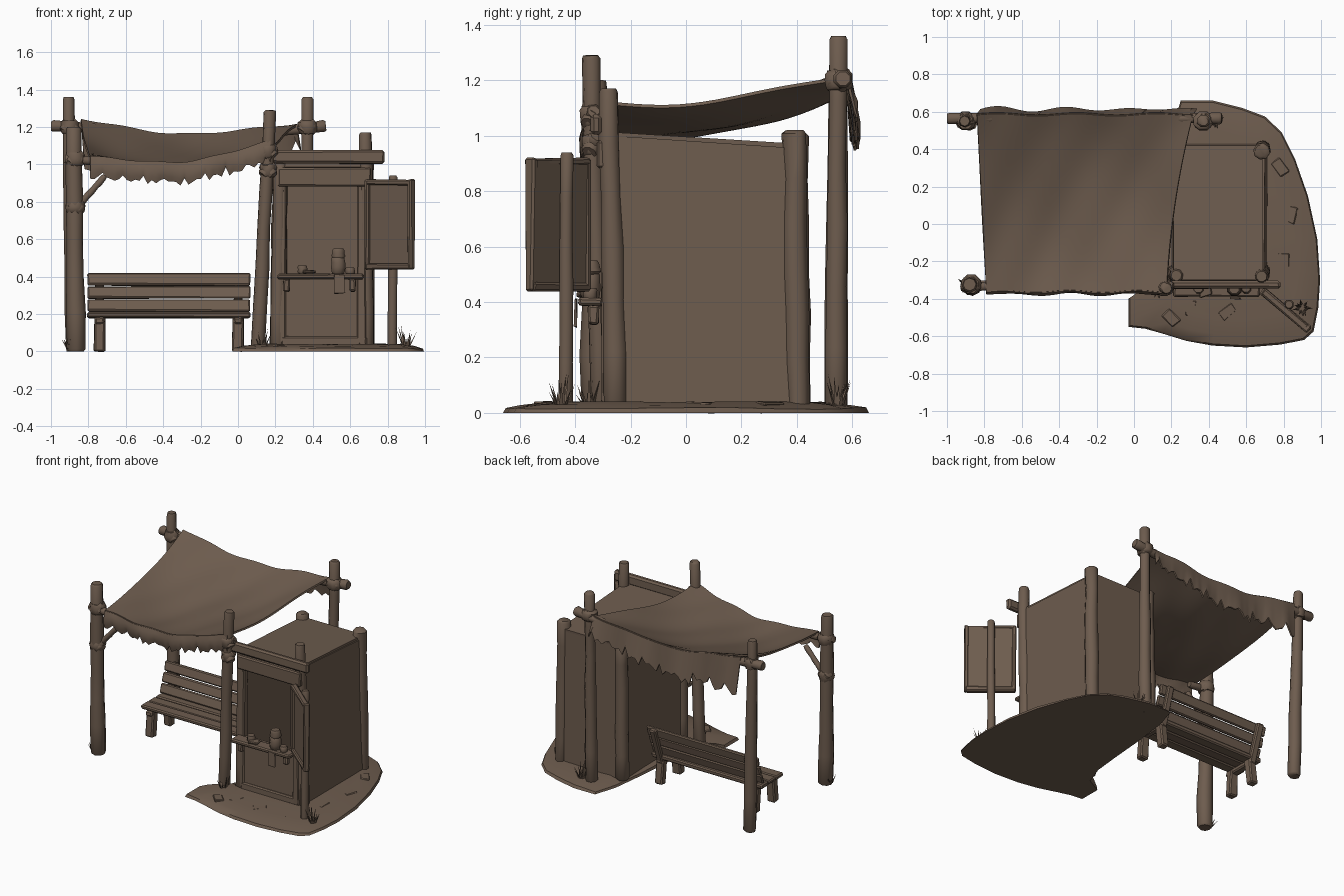
import bpy, bmesh, math, random
from mathutils import Vector, Matrix

if "Cube" in bpy.data.objects:
    bpy.data.objects.remove(bpy.data.objects["Cube"])

random.seed(4)
brown = bpy.data.materials.new("weathered_brown")
brown.diffuse_color = (0.155, 0.108, 0.077, 1)
brown.use_nodes = True
brown.node_tree.nodes["Principled BSDF"].inputs["Base Color"].default_value = brown.diffuse_color


def finish(name, bm, angle=40, thick=0):
    bmesh.ops.recalc_face_normals(bm, faces=bm.faces)
    me = bpy.data.meshes.new(name)
    bm.to_mesh(me)
    bm.free()
    me.materials.append(brown)
    ob = bpy.data.objects.new(name, me)
    bpy.context.collection.objects.link(ob)
    bpy.context.view_layer.objects.active = ob
    ob.select_set(True)
    if thick:
        s = ob.modifiers.new("thickness", 'SOLIDIFY')
        s.thickness, s.offset = thick, 0
        bpy.ops.object.modifier_apply(modifier=s.name)
    bpy.ops.object.shade_smooth_by_angle(angle=math.radians(angle))
    ob.select_set(False)
    return ob


def log(name, p0, p1, r0, r1, sides=8, rings=7, wobble=0.07):
    """Rough tapered pole with chamfered ends between two points."""
    p0, p1 = Vector(p0), Vector(p1)
    q = (p1 - p0).to_track_quat('Z', 'Y')
    c = min(.012 / (p1 - p0).length, .2)
    bm = bmesh.new()
    loops = []
    for t in [0] + [c + (1 - 2 * c) * i / (rings - 1) for i in range(rings)] + [1]:
        r = (r0 + (r1 - r0) * t) * (1 + random.uniform(-wobble, wobble)) * (.8 if t in (0, 1) else 1)
        o = p0.lerp(p1, t) + q @ Vector((random.uniform(-1, 1), random.uniform(-1, 1), 0)) * r * wobble
        loops.append([bm.verts.new(o + q @ Vector((r * math.cos(a), r * math.sin(a), 0)))
                      for a in [(k + .5) * math.tau / sides for k in range(sides)]])
    for a, b in zip(loops, loops[1:]):
        for k in range(sides):
            bm.faces.new((a[k], a[(k + 1) % sides], b[(k + 1) % sides], b[k]))
    bm.faces.new(loops[0][::-1])
    bm.faces.new(loops[-1])
    return finish(name, bm, 50)


def box(name, c, size, rz=0, rx=0, ry=0, bevel=0.008, jit=0.004):
    """Slightly uneven bevelled plank."""
    bm = bmesh.new()
    bmesh.ops.create_cube(bm, size=1)
    for v in bm.verts:
        v.co = Vector([v.co[i] * size[i] + random.uniform(-jit, jit) for i in range(3)])
    if bevel:
        bmesh.ops.bevel(bm, geom=bm.edges[:], offset=min(bevel, min(size) * .3), segments=1, affect='EDGES')
    m = Matrix.Translation(c) @ Matrix.Rotation(rz, 4, 'Z') @ Matrix.Rotation(rx, 4, 'X') @ Matrix.Rotation(ry, 4, 'Y')
    bm.transform(m)
    return finish(name, bm, 30)


def sheet(name, f, nu, nv, thick, angle=40):
    """Thin surface from a function of u and v."""
    bm = bmesh.new()
    g = [[bm.verts.new(f(i / nu, j / nv)) for j in range(nv + 1)] for i in range(nu + 1)]
    for i in range(nu):
        for j in range(nv):
            bm.faces.new((g[i][j], g[i + 1][j], g[i + 1][j + 1], g[i][j + 1]))
    return finish(name, bm, angle, thick)


def wall(name, a, b, c, d, thick=0.02):
    a, b, c, d = map(Vector, (a, b, c, d))
    return sheet(name, lambda u, v: a.lerp(b, u).lerp(d.lerp(c, u), v), 3, 3, thick)


# Canopy posts, cross beam ends, brace and rope knots
log("canopy_post_front_left", (-.865, -.33, 0), (-.88, -.325, 1.2), .052, .04)
log("canopy_post_back_left", (-.88, .54, 0), (-.905, .55, 1.36), .042, .033)
log("canopy_post_front_right", (.105, -.305, .02), (.172, -.345, 1.29), .04, .033)
log("canopy_post_back_right", (.36, .54, 0), (.37, .55, 1.36), .042, .033)
log("back_beam_left_end", (-1.0, .565, 1.205), (-.76, .565, 1.195), .033, .028, rings=4)
log("back_beam_right_end", (.24, .565, 1.18), (.47, .565, 1.205), .028, .033, rings=4)
log("front_beam_left_end", (-.925, -.335, 1.03), (-.74, -.335, 1.015), .028, .022, rings=4)
log("front_beam_right_end", (.08, -.335, 1.06), (.21, -.335, 1.09), .022, .028, rings=4)
log("canopy_brace", (-.86, -.32, .77), (-.71, -.32, .94), .02, .018)
for i, (x, y, z, r) in enumerate([(-.87, -.325, 1.03, .055), (-.87, -.325, .77, .052), (-.9, .55, 1.2, .05),
                                  (.37, .55, 1.2, .052), (.162, -.338, 1.07, .046), (.16, -.335, .97, .042)]):
    for s in (-1, 1):
        log(f"rope_knot_{i}", (x - .03 * s, y - .015, z - .03), (x + .03 * s, y + .015, z + .03), r * .75, r * .75,
            rings=3)
    log(f"rope_wrap_{i}", (x, y, z - .035), (x, y, z + .035), r, r, rings=3)


# Sagging cloth
def mix3(a, m, b, t):
    return a * (1 - t) * (1 - 2 * t) + 4 * m * t * (1 - t) + b * t * (2 * t - 1)


def cloth(u, v):
    xl = -.79 - .05 * v
    xr = .175 + .04 * v + .1 * v * v
    zf, zb = mix3(1.04, 1.015, 1.12, u), mix3(1.235, 1.165, 1.215, u)
    z = zf + (zb - zf) * v - .29 * v * (1 - v) * (1.05 - .5 * (2 * u - 1) ** 2)
    z += .007 * math.sin(9 * u + 7 * v) + .004 * math.sin(21 * u - 9 * v)
    return Vector((xl + (xr - xl) * u, -.36 + .945 * v + .006 * math.sin(17 * u), z))


# Torn hanging edges
tears = [random.uniform(.78, 1) * (.72 if k % 5 == 3 else 1) for k in range(45)]


def rag(u):
    return tears[round(u * 44)]


def front_flap(u, v):
    return cloth(u, 0) + Vector((0, -.012 * math.sin(3 * v) - .006 * v * math.sin(23 * u), -v * rag(u) * .118))


def back_flap(u, v):
    return cloth(u, 1) + Vector((.02 * v, .025 * v + .01 * v * math.sin(21 * u), -v * rag(u) * (.27 - .13 * u)))


sheet("canopy_cloth", cloth, 28, 22, .012)
sheet("front_cloth_flap", front_flap, 44, 4, .01)
sheet("back_cloth_flap", back_flap, 44, 4, .01)

# Booth: corner posts, walls, roof
log("booth_post_front_right", (.685, -.255, .02), (.682, -.28, 1.17), .047, .036)
log("booth_post_back_right", (.69, .405, .02), (.68, .39, 1.02), .046, .044)
log("booth_post_front_left", (.215, -.26, .02), (.225, -.275, 1.03), .044, .036)
log("booth_post_back_left", (.215, .405, .02), (.225, .4, 1.01), .046, .04)
wall("booth_right_wall", (.7, -.27, .02), (.705, .4, .02), (.69, .4, .955), (.685, -.27, 1.0))
wall("booth_left_wall", (.21, -.27, .02), (.21, .4, .02), (.22, .4, .955), (.22, -.27, 1.0))
wall("booth_back_wall", (.21, .42, .02), (.7, .42, .02), (.69, .41, .955), (.22, .41, .955))
wall("booth_roof", (.21, -.3, 1.0), (.69, -.3, 1.0), (.69, .42, .955), (.21, .42, .955), .03)
wall("booth_floor", (.21, -.29, .04), (.69, -.29, .04), (.69, .41, .04), (.21, .41, .04))
for name, x in (("left_stile", .235), ("right_stile", .66)):
    box(name, (x, -.29, .47), (.045, .025, .86))
box("lower_front_panel", (.455, -.28, .22), (.43, .02, .37), bevel=0)
box("panel_bottom_rail", (.46, -.29, .055), (.46, .025, .05))
box("lintel_board", (.46, -.305, .935), (.5, .03, .1))
box("header_beam", (.478, -.322, 1.04), (.61, .045, .072), bevel=.012)

# Counter with brackets and items
box("counter_shelf", (.44, -.345, .4), (.46, .09, .03))
for x in (.26, .61):
    box("counter_bracket", (x, -.335, .355), (.035, .04, .07))
box("hanging_cloth", (.545, -.397, .36), (.055, .012, .1), bevel=0)
log("cup", (.345, -.345, .415), (.345, -.345, .46), .026, .03, rings=3)
box("folded_rag", (.38, -.36, .425), (.07, .05, .018), rz=.3)
log("jar", (.535, -.345, .415), (.535, -.345, .51), .042, .036, rings=4)
log("jar_lid", (.535, -.345, .5), (.535, -.345, .55), .042, .034, rings=3)
log("small_pot", (.6, -.345, .415), (.6, -.345, .45), .03, .026, rings=3)

# Notice board turned to the front left
rz = math.atan2(-.22, .26)
mid = Vector((.815, -.455, .68))
along = Vector((math.cos(rz), math.sin(rz), 0))
out = Vector((along.y, -along.x, 0))
box("notice_board", mid, (.32, .02, .46), rz, bevel=0)
for s in (-1, 1):
    box("board_side_frame", mid + along * s * .15 + out * .008, (.03, .042, .48), rz)
    box("board_cross_frame", mid + Vector((0, 0, s * .225)) + out * .008, (.32, .042, .03), rz)
log("board_post", (.825, -.435, .02), (.83, -.43, .94), .028, .024)

# Bench facing the front
for i, y in enumerate((.1, .182, .264)):
    box(f"seat_plank_{i}", (-.37, y, .195), (.87, .078, .03))
for i, z in enumerate((.245, .315, .385)):
    box(f"backrest_plank_{i}", (-.37, .27 + (z - .2) * .35, z), (.87, .024, .066), rx=-.3)
for x in (-.74, 0):
    box("bench_front_leg", (x, .09, .092), (.06, .055, .184), rx=-.08)
    box("bench_back_leg", (x, .28, .092), (.06, .055, .184), rx=.12)
    box("backrest_support", (x, .325, .29), (.045, .035, .26), rx=-.33)
    box("seat_bearer", (x, .18, .165), (.05, .25, .035))

# Earth mound under the booth
outline = [(-.03, -.40), (-.03, -.55), (.06, -.56), (.15, -.585), (.28, -.625), (.42, -.65), (.6, -.66), (.78, -.645),
           (.91, -.62), (.96, -.575), (.985, -.45), (.995, -.3), (.98, -.08), (.93, .15), (.86, .35), (.79, .49),
           (.7, .575), (.58, .62), (.42, .66), (.25, .66), (.2, .5), (.17, .25), (.15, 0), (.13, -.2), (.08, -.34)]
bm = bmesh.new()
cx, cy = .5, -.03
rows = [[bm.verts.new((cx + (x - cx) * k, cy + (y - cy) * k, z + (random.uniform(0, .008) if z else 0)))
         for x, y in outline] for k, z in ((1, 0), (.985, .012), (.9, .022), (.75, .034))]
n = len(outline)
for a, b in zip(rows, rows[1:]):
    for k in range(n):
        bm.faces.new((a[k], a[(k + 1) % n], b[(k + 1) % n], b[k]))
bm.faces.new(rows[0][::-1])
bm.faces.new(rows[-1])
finish("earth_mound", bm)

# Flat stones on the mound
for x, y in ((.3, -.45), (.5, -.47), (.2, -.5), (.8, -.2), (.84, .05), (.78, .3)):
    box("flat_stone", (x, y, .03), (.09, .06, .018), rz=random.uniform(0, 3), jit=.005)

# Grass tufts
for x, y in ((.13, -.35), (.9, -.45), (.43, .55), (-.9, -.33)):
    bm = bmesh.new()
    for k in range(11):
        a = k * 2.4
        d = Vector((math.cos(a), math.sin(a), 0))
        w = Vector((-d.y, d.x, 0)) * .009
        b = Vector((x, y, .015)) + d * .015
        tip = b + d * random.uniform(.01, .05) + Vector((0, 0, random.uniform(.05, .13 if x > -.5 else .05)))
        pts = [bm.verts.new(p) for p in (b - w, b + w, b - d * .01, tip)]
        for t in ((0, 1, 3), (1, 2, 3), (2, 0, 3)):
            bm.faces.new([pts[j] for j in t])
    finish("grass_tuft", bm)
